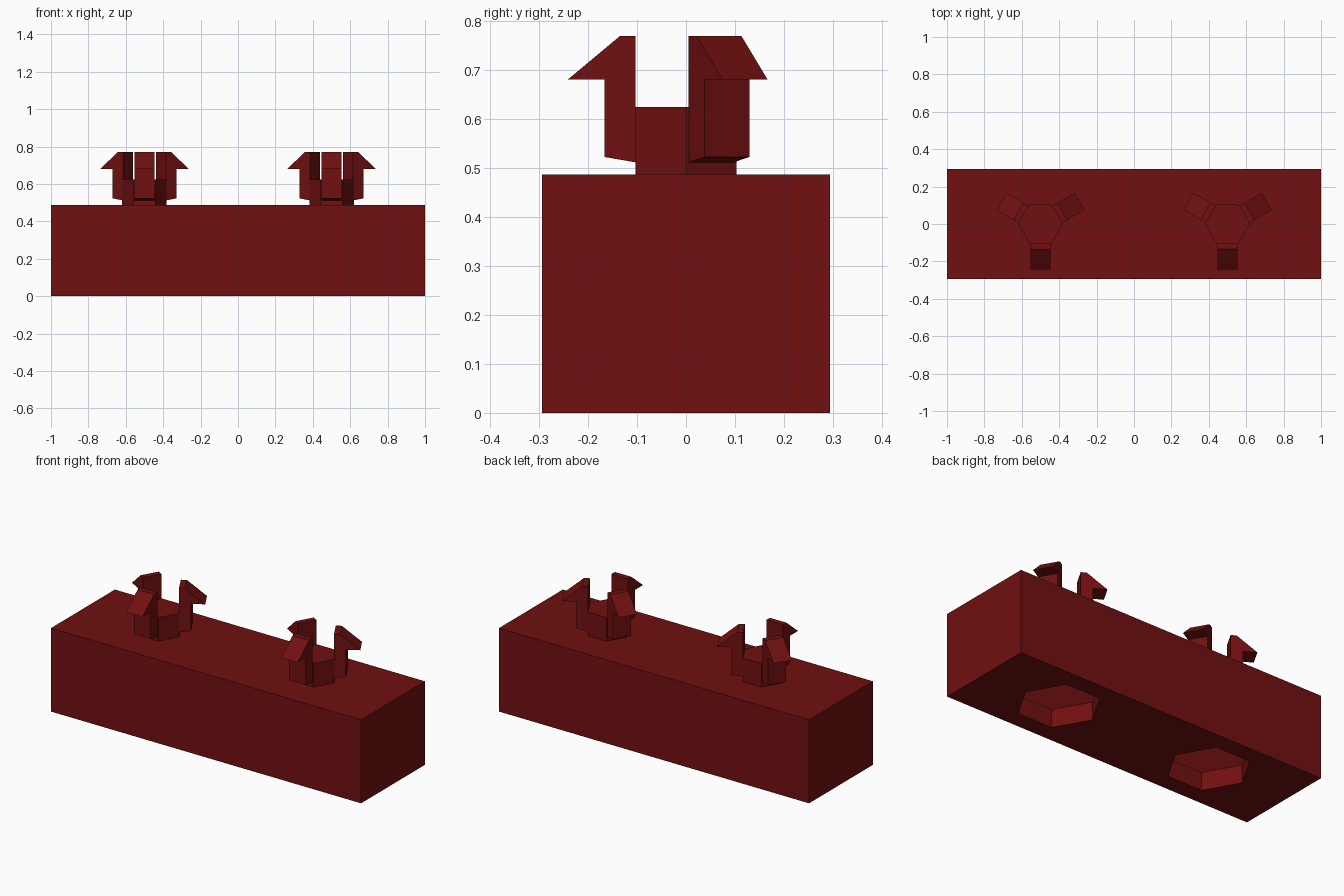
import bpy, bmesh, math
from mathutils import Matrix, Vector

if "Cube" in bpy.data.objects:
    bpy.data.objects.remove(bpy.data.objects["Cube"])

LENGTH, DEPTH, HEIGHT = 2.0, 0.588, 0.487
SOCKET_DEPTH = 0.106
WALL = 0.005

red = bpy.data.materials.new("dark red")
red.diffuse_color = (0.165, 0.005, 0.005, 1)
red.use_nodes = True
red.node_tree.nodes["Principled BSDF"].inputs["Base Color"].default_value = red.diffuse_color


def add_object(name, bm):
    bmesh.ops.recalc_face_normals(bm, faces=bm.faces)
    mesh = bpy.data.meshes.new(name)
    bm.to_mesh(mesh)
    bm.free()
    mesh.materials.append(red)
    obj = bpy.data.objects.new(name, mesh)
    bpy.context.collection.objects.link(obj)
    return obj


def prism(name, outline, offset, matrix=None):
    """Extrude a closed outline of 3D points along an offset."""
    bm = bmesh.new()
    face = bm.faces.new([bm.verts.new(p) for p in outline])
    moved = bmesh.ops.extrude_face_region(bm, geom=[face])["geom"]
    verts = [g for g in moved if isinstance(g, bmesh.types.BMVert)]
    bmesh.ops.translate(bm, verts=verts, vec=Vector(offset))
    # the starting face must stay as the closing cap
    if len(bm.faces) == len(outline) + 1:
        bmesh.ops.holes_fill(bm, edges=bm.edges)
    if matrix:
        bm.transform(matrix)
    return add_object(name, bm)


def box(name, hx, hy, z0, z1):
    corners = [(-hx, -hy, z0), (hx, -hy, z0), (hx, hy, z0), (-hx, hy, z0)]
    return prism(name, corners, (0, 0, z1 - z0))


def hexagon(name, x, radius, z0, z1):
    ring = [(x + radius * math.cos(i * math.pi / 3),
             radius * math.sin(i * math.pi / 3), z0) for i in range(6)]
    return prism(name, ring, (0, 0, z1 - z0))


def cut(target, cutter):
    mod = target.modifiers.new(cutter.name, "BOOLEAN")
    mod.operation = "DIFFERENCE"
    mod.solver = "EXACT"
    mod.object = cutter
    cutter.hide_render = True
    cutter.hide_viewport = True


# Hollow block with an open inside above the sockets
block = box("block", LENGTH / 2, DEPTH / 2, 0, HEIGHT)
cut(block, box("cavity_cutter", LENGTH / 2 - WALL, DEPTH / 2 - WALL,
               SOCKET_DEPTH, HEIGHT - WALL))

# Barbed prong outline as (radius, height)
HALF_WIDTH = 0.053
barb = [(0.103, 0.512), (0.167, 0.523), (0.167, 0.681),
        (0.242, 0.681), (0.135, 0.77), (0.103, 0.77)]

for side, x in (("left", -0.5), ("right", 0.5)):
    # Hexagonal socket in the underside
    cut(block, hexagon(side + "_socket_cutter", x, 0.222, -0.1, SOCKET_DEPTH + 0.03))
    # Hexagonal core of the snap connector
    hexagon(side + "_connector_core", x, 0.119, HEIGHT - 0.002, 0.625)
    # Three prongs around the core
    for i, angle in enumerate((30, 150, 270)):
        place = Matrix.Translation((x, 0, 0)) @ Matrix.Rotation(math.radians(angle), 4, "Z")
        prism(f"{side}_prong_{i + 1}", [(r, -HALF_WIDTH, z) for r, z in barb],
              (0, 2 * HALF_WIDTH, 0), place)
